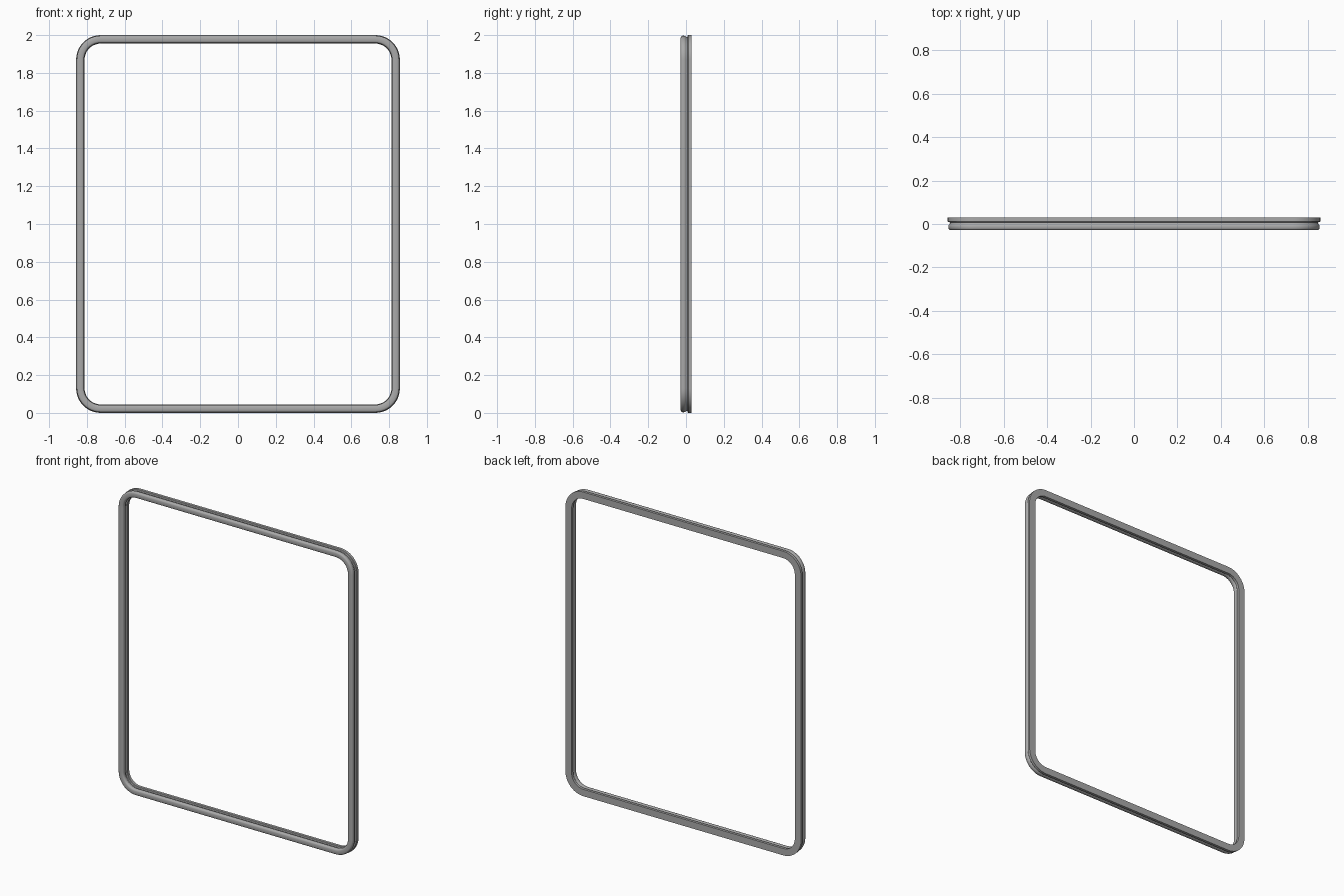
import bpy, bmesh, math

if "Cube" in bpy.data.objects:
    bpy.data.objects.remove(bpy.data.objects["Cube"])

HX, HZ, R = 0.857, 1.0, 0.13   # outer half width, half height, corner radius
HALF = 0.0225                  # half of the band width
SEG = 12                       # segments per corner

grey = bpy.data.materials.new("rubber grey")
grey.diffuse_color = (0.4, 0.4, 0.4, 1)
grey.use_nodes = True
grey.node_tree.nodes["Principled BSDF"].inputs["Base Color"].default_value = grey.diffuse_color

# Cross-section (offset from band centre, y): square back lip, groove, round front bead
side = [(0.0225, 0.029), (0.0225, 0.012), (0.0205, 0.0095), (0.0125, 0.0075),
        (0.0125, 0.0025), (0.0165, 0.0005)]
cy, ry, rx = -0.0135, 0.0155, 0.0195
for i in range(9):             # rounded front bead
    a = math.radians(55 - 145 * i / 8)
    c, s = math.cos(a), math.sin(a)
    side.append((rx * abs(c) ** 0.6, cy + ry * math.copysign(abs(s) ** 0.8, s)))
side = side[:5] + side[6:]
profile = side[:-1] + [(-o, y) for o, y in reversed(side[:-1])]

# Rounded rectangle path: corner centres and outward angles
path = []
for k, (sx, sz) in enumerate([(1, 1), (-1, 1), (-1, -1), (1, -1)]):
    for i in range(SEG + 1):
        path.append((sx * (HX - R), 1 + sz * (HZ - R), math.radians(90 * (k + i / SEG))))

# Sweep the section around the path
bm = bmesh.new()
rings = [[bm.verts.new((x + (R - HALF + o) * math.cos(a), y,
                        z + (R - HALF + o) * math.sin(a))) for o, y in profile]
         for x, z, a in path]
n = len(profile)
for i, ring in enumerate(rings):
    nxt = rings[(i + 1) % len(rings)]
    for j in range(n):
        bm.faces.new((ring[j], ring[(j + 1) % n], nxt[(j + 1) % n], nxt[j]))
bmesh.ops.recalc_face_normals(bm, faces=bm.faces)
mesh = bpy.data.meshes.new("gasket_frame")
bm.to_mesh(mesh)
bm.free()
mesh.materials.append(grey)
frame = bpy.data.objects.new("gasket_frame", mesh)
bpy.context.collection.objects.link(frame)
bpy.context.view_layer.objects.active = frame
frame.select_set(True)
bpy.ops.object.shade_smooth_by_angle(angle=math.radians(35))
